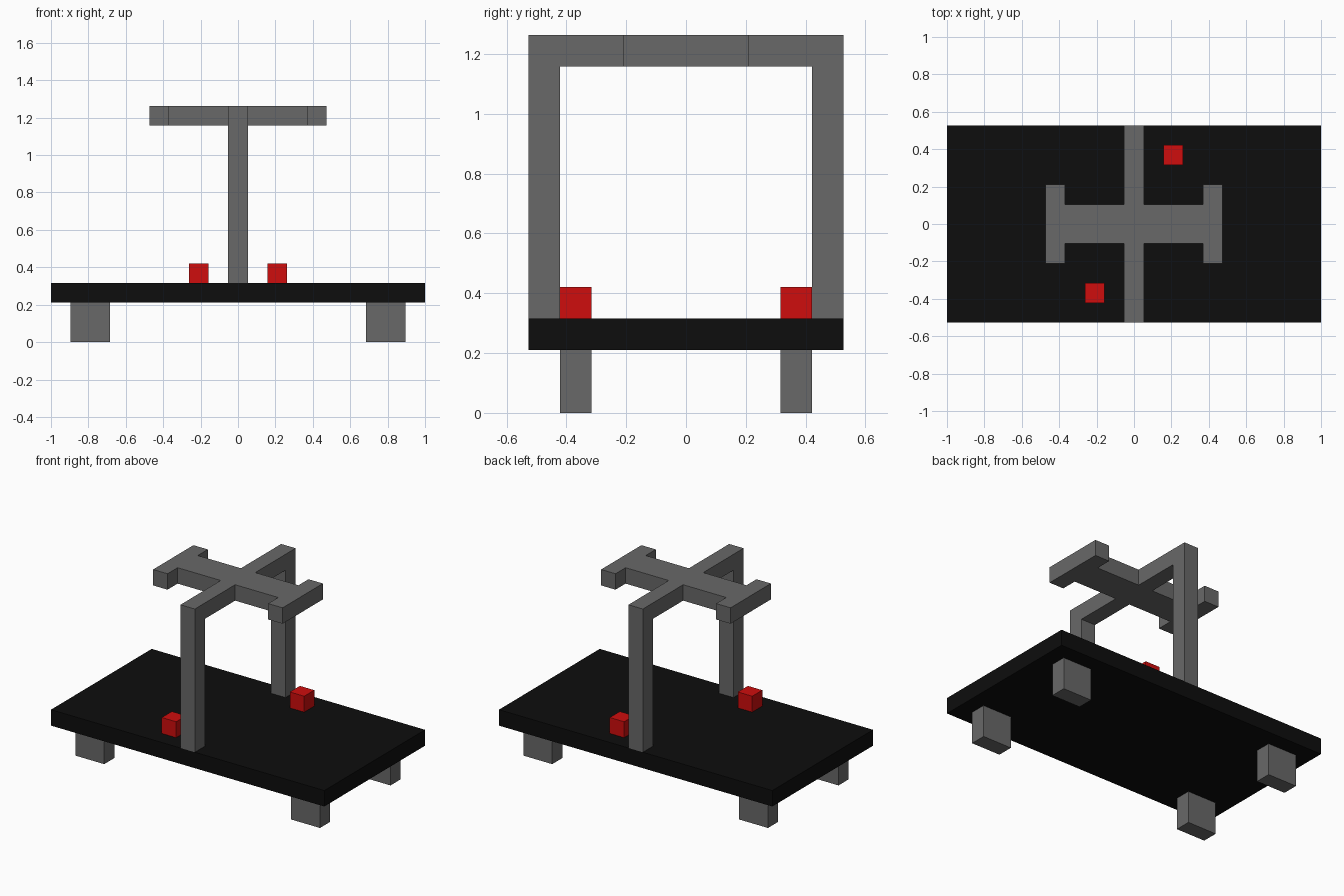
import bpy, bmesh
from mathutils import Vector

if "Cube" in bpy.data.objects:
    bpy.data.objects.remove(bpy.data.objects["Cube"])

U = 2 / 19  # model is laid out on a regular grid, 19 steps long


def material(name, rgb):
    m = bpy.data.materials.new(name)
    m.diffuse_color = (*rgb, 1)
    m.use_nodes = True
    m.node_tree.nodes["Principled BSDF"].inputs["Base Color"].default_value = m.diffuse_color
    return m


GREY = material("grey", (0.14, 0.14, 0.14))
BLACK = material("black", (0.004, 0.004, 0.004))
RED = material("red", (0.62, 0.004, 0.004))


def prism(name, profile, extrude, mat):
    """Extrude a flat outline (grid steps) along a vector."""
    bm = bmesh.new()
    face = bm.faces.new([bm.verts.new(Vector(p) * U) for p in profile])
    ext = bmesh.ops.extrude_face_region(bm, geom=[face], use_keep_orig=True)
    top = [g for g in ext["geom"] if isinstance(g, bmesh.types.BMVert)]
    bmesh.ops.translate(bm, verts=top, vec=Vector(extrude) * U)
    bmesh.ops.recalc_face_normals(bm, faces=bm.faces)
    me = bpy.data.meshes.new(name)
    bm.to_mesh(me)
    bm.free()
    me.materials.append(mat)
    ob = bpy.data.objects.new(name, me)
    bpy.context.collection.objects.link(ob)
    return ob


def box(name, x0, x1, y0, y1, z0, z1, mat):
    return prism(name, [(x0, y0, z0), (x1, y0, z0), (x1, y1, z0), (x0, y1, z0)],
                 (0, 0, z1 - z0), mat)


# Deck
box("deck", -9.5, 9.5, -5, 5, 2, 3, BLACK)

# Four feet under the deck
for sx, side in ((-1, "left"), (1, "right")):
    for sy, end in ((-1, "front"), (1, "back")):
        box(f"{end}_{side}_foot", sx * 7.5 - 1, sx * 7.5 + 1,
            sy * 3.5 - 0.5, sy * 3.5 + 0.5, 0, 2, GREY)

# Arch: two posts and a beam across the deck
arch = [(-5, 3), (-4, 3), (-4, 11), (4, 11), (4, 3), (5, 3), (5, 12), (-5, 12)]
prism("arch", [(-0.5, y, z) for y, z in arch], (1, 0, 0), GREY)

# T-shaped arms reaching out from the beam
arm = [(0.5, -1), (3.5, -1), (3.5, -2), (4.5, -2), (4.5, 2), (3.5, 2), (3.5, 1), (0.5, 1)]
# Red blocks in opposite corners of the deck
for s, side in ((-1, "left"), (1, "right")):
    prism(f"{side}_arm", [(s * x, y, 11) for x, y in arm], (0, 0, 1), GREY)
    box(f"{side}_block", s * 2 - 0.5, s * 2 + 0.5, s * 3.5 - 0.5, s * 3.5 + 0.5, 3, 4, RED)
